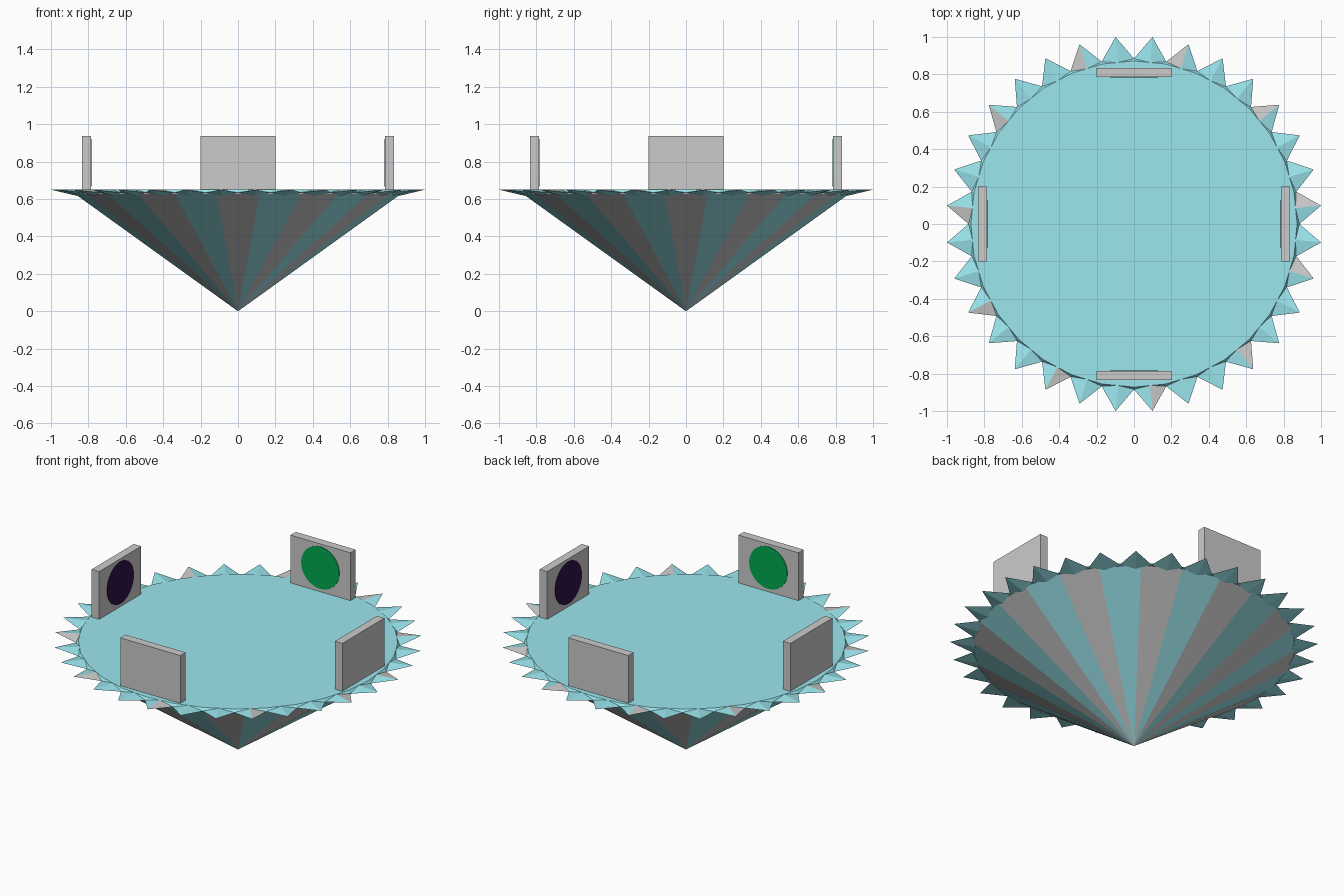
import bpy, bmesh
from math import sin, cos, pi, radians
from mathutils import Matrix, Vector

if "Cube" in bpy.data.objects:
    bpy.data.objects.remove(bpy.data.objects["Cube"])


def material(name, rgb):
    m = bpy.data.materials.new(name)
    m.diffuse_color = (*rgb, 1)
    m.use_nodes = True
    m.node_tree.nodes["Principled BSDF"].inputs["Base Color"].default_value = m.diffuse_color
    return m


TEAL = material("teal", (0.33, 0.80, 0.86))
GREY = material("grey", (0.6, 0.6, 0.6))
GREEN = material("green", (0.0, 0.40, 0.08))
PURPLE = material("purple", (0.03, 0.006, 0.06))


def finish(name, bm, *mats):
    mesh = bpy.data.meshes.new(name)
    bmesh.ops.recalc_face_normals(bm, faces=bm.faces)
    bm.to_mesh(mesh)
    bm.free()
    for m in mats:
        mesh.materials.append(m)
    obj = bpy.data.objects.new(name, mesh)
    bpy.context.collection.objects.link(obj)
    return obj


def polar(r, a, z):
    return Vector((r * cos(a), r * sin(a), z))


TOP = 0.65

# Striped cone underneath: 24 flat facets, alternately grey and teal
bm = bmesh.new()
n = 24
apex = bm.verts.new((0, 0, 0))
rim = [bm.verts.new(polar(0.883, 2 * pi * (i - 0.5) / n, 0.63)) for i in range(n)]
for i in range(n):
    f = bm.faces.new((apex, rim[i], rim[(i + 1) % n]))
    f.material_index = i % 2
bm.faces.new(rim)
finish("striped_cone", bm, GREY, TEAL)

# Flat deck
bm = bmesh.new()
bmesh.ops.create_cone(bm, cap_ends=True, segments=32, radius1=0.885, radius2=0.872,
                      depth=0.018, matrix=Matrix.Translation((0, 0, TOP - 0.009)))
finish("deck", bm, TEAL)

# Ring of 32 flattened pyramid spikes, a few with a grey side
bm = bmesh.new()
step = 2 * pi / 32
for i in range(32):
    a = (i + 0.5) * step
    tip = bm.verts.new(polar(1.0048, a, TOP))
    base = [bm.verts.new(p) for p in (polar(0.86, a, TOP),
                                      polar(0.885, a - step / 2, 0.634),
                                      polar(0.866, a, 0.617),
                                      polar(0.885, a + step / 2, 0.634))]
    for k in range(4):
        f = bm.faces.new((tip, base[k], base[(k + 1) % 4]))
        if k == 3 and i % 3 == 0:
            f.material_index = 1
    bm.faces.new(base)
finish("rim_spikes", bm, TEAL, GREY)

# Four upright panels, each with a coloured disc on its inner face
for i, (side, mat) in enumerate([("back", GREEN), ("left", PURPLE),
                                 ("front", GREEN), ("right", PURPLE)]):
    turn = Matrix.Rotation(i * pi / 2, 4, 'Z')
    bm = bmesh.new()
    bmesh.ops.create_cube(bm, matrix=turn @ Matrix.Translation((0, 0.81, 0.793))
                          @ Matrix.Diagonal((0.4, 0.05, 0.29, 1)))
    finish(side + "_panel", bm, GREY)
    bm = bmesh.new()
    bmesh.ops.create_cone(bm, cap_ends=True, segments=32, radius1=0.127, radius2=0.127,
                          depth=0.006, matrix=turn @ Matrix.Translation((0, 0.785, 0.795))
                          @ Matrix.Rotation(radians(90), 4, 'X'))
    finish(side + "_disc", bm, mat)
